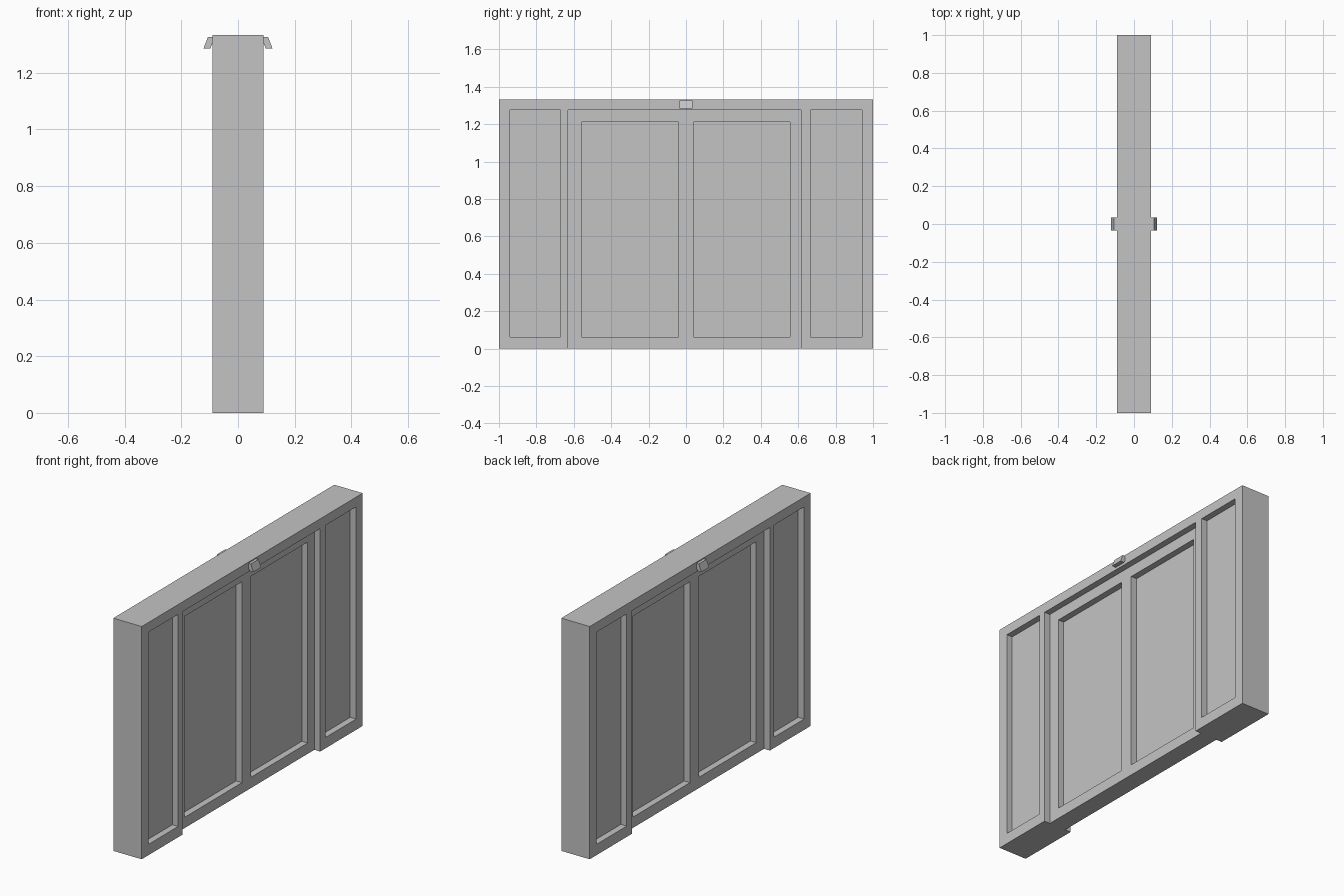
import bpy
import bmesh

cube = bpy.data.objects.get("Cube")
if cube:
    bpy.data.objects.remove(cube, do_unlink=True)

HALF_THICK = 0.09
HEIGHT = 1.333
STEP = 0.037          # depth of every recess

grey = bpy.data.materials.new("plain_grey")
grey.use_nodes = True
grey.diffuse_color = (0.55, 0.55, 0.55, 1)
grey.node_tree.nodes["Principled BSDF"].inputs["Base Color"].default_value = grey.diffuse_color


def prism(name, profile, y0, y1):
    """Extrude an (x, z) profile along y."""
    bm = bmesh.new()
    face = bm.faces.new([bm.verts.new((x, y0, z)) for x, z in profile])
    out = bmesh.ops.extrude_face_region(bm, geom=[face])
    moved = [g for g in out["geom"] if isinstance(g, bmesh.types.BMVert)]
    bmesh.ops.translate(bm, verts=moved, vec=(0, y1 - y0, 0))
    bmesh.ops.recalc_face_normals(bm, faces=bm.faces)
    mesh = bpy.data.meshes.new(name)
    bm.to_mesh(mesh)
    bm.free()
    mesh.materials.append(grey)
    obj = bpy.data.objects.new(name, mesh)
    bpy.context.collection.objects.link(obj)
    return obj


def box(name, x0, x1, y0, y1, z0, z1):
    return prism(name, [(x0, z0), (x1, z0), (x1, z1), (x0, z1)], y0, y1)


def cut(target, cutter):
    """Subtract a cutter, then discard it."""
    cutter.hide_render = True
    mod = target.modifiers.new("cut", "BOOLEAN")
    mod.operation = "DIFFERENCE"
    mod.solver = "EXACT"
    mod.object = cutter
    bpy.context.view_layer.objects.active = target
    bpy.ops.object.modifier_apply(modifier=mod.name)
    bpy.data.objects.remove(cutter, do_unlink=True)


# Solid wall with a recessed double door and side panels
wall = box("panelled_wall", -HALF_THICK, HALF_THICK, -1, 1, 0, HEIGHT)

# (y start, y end, z bottom, z top, number of steps deep)
recesses = [
    (-0.63, 0.615, -0.1, 1.277, 1),      # door opening
    (-0.56, -0.04, 0.062, 1.213, 2),     # door panels
    (0.04, 0.555, 0.062, 1.213, 2),
    (-0.94, -0.67, 0.062, 1.277, 1),     # side panels
    (0.665, 0.94, 0.062, 1.277, 1),
]
for side in (-1, 1):
    for y0, y1, z0, z1, steps in recesses:
        inner = side * (HALF_THICK - STEP * steps)
        cut(wall, box("recess_cutter", inner, side * 0.2, y0, y1, z0, z1))

# Small tilted lamp above the doors on each face
lamp = [(0.09, 1.327), (0.106, 1.327), (0.122, 1.285), (0.098, 1.285), (0.09, 1.305)]
for side, label in ((-1, "right"), (1, "left")):
    prism(label + "_door_lamp", [(side * x, z) for x, z in lamp], -0.035, 0.035)
